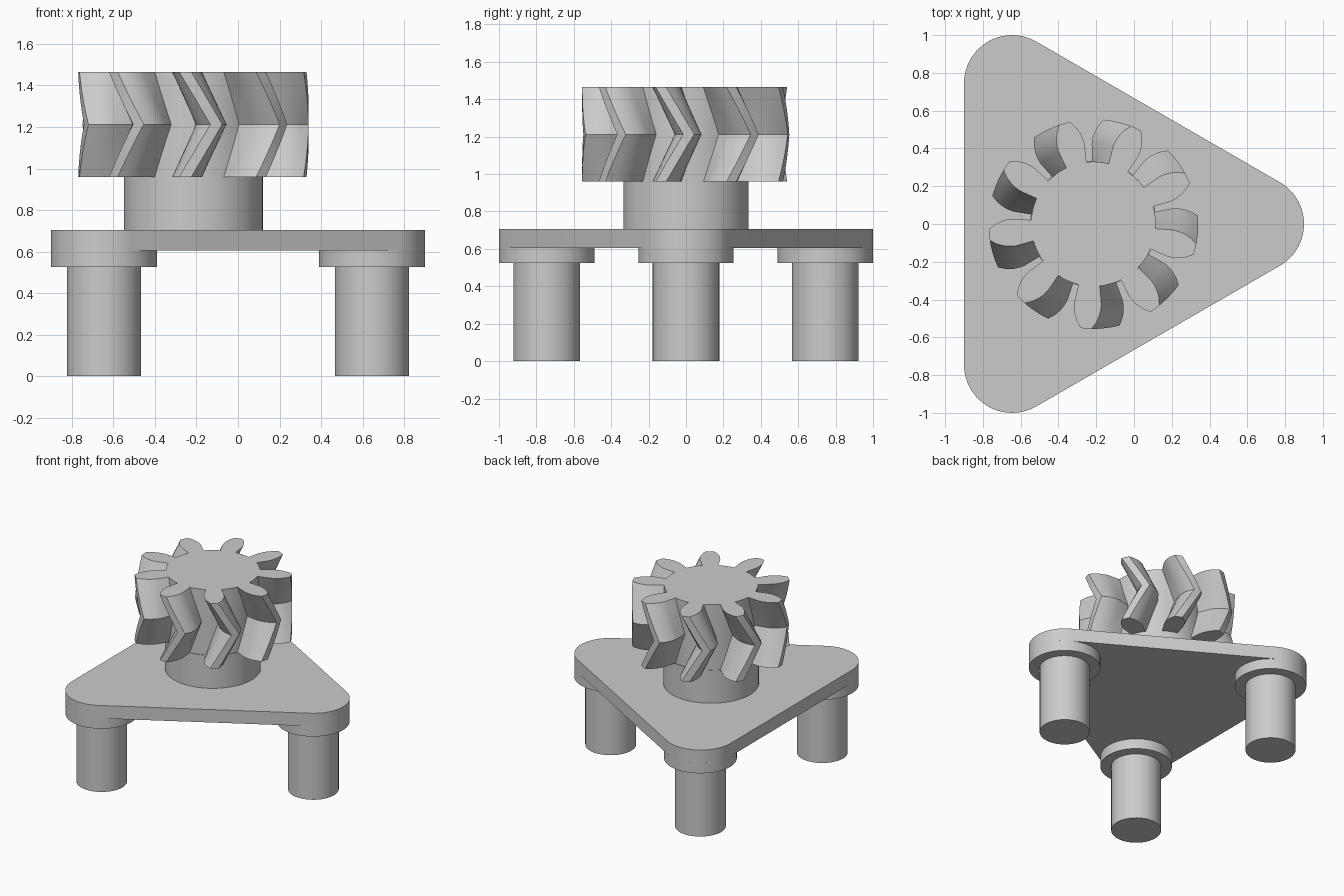
import bpy, bmesh
from math import sin, cos, pi, radians

if "Cube" in bpy.data.objects:
    bpy.data.objects.remove(bpy.data.objects["Cube"], do_unlink=True)

AXIS_X = -0.215                    # centre of the gear and of the triangle
CORNER_DIST, CORNER_R = 0.86, 0.255
SEGMENTS = 64

grey = bpy.data.materials.new("light grey")
grey.use_nodes = True
colour = (0.6, 0.6, 0.6, 1)
grey.diffuse_color = colour
grey.node_tree.nodes["Principled BSDF"].inputs["Base Color"].default_value = colour


def loft(name, rings, centre=(AXIS_X, 0)):
    """Join equal-length rings of (x, y) points, given as (z, points), and cap both ends."""
    bm = bmesh.new()
    loops = [[bm.verts.new((x, y, z)) for x, y in pts] for z, pts in rings]
    n = len(loops[0])
    for low, high in zip(loops, loops[1:]):
        for i in range(n):
            j = (i + 1) % n
            bm.faces.new((low[i], low[j], high[j], high[i]))
    bm.faces.new(loops[0][::-1])
    bm.faces.new(loops[-1])
    mesh = bpy.data.meshes.new(name)
    bm.to_mesh(mesh)
    bm.free()
    mesh.materials.append(grey)
    obj = bpy.data.objects.new(name, mesh)
    obj.location = (*centre, 0)
    bpy.context.collection.objects.link(obj)
    bpy.ops.object.select_all(action="DESELECT")
    obj.select_set(True)
    bpy.context.view_layer.objects.active = obj
    bpy.ops.object.shade_smooth_by_angle(angle=radians(25))
    return obj


def polar(r, degrees):
    return r * cos(radians(degrees)), r * sin(radians(degrees))


def cylinder(name, r, z0, z1, centre=(AXIS_X, 0)):
    circle = [polar(r, 360 * i / SEGMENTS) for i in range(SEGMENTS)]
    return loft(name, [(z0, circle), (z1, circle)], centre)


# Triangular plate with rounded corners
outline = []
for corner in (0, 120, 240):
    cx, cy = polar(CORNER_DIST, corner)
    for step in range(21):
        x, y = polar(CORNER_R, corner - 60 + step * 6)
        outline.append((cx + x, cy + y))
loft("plate", [(0.605, outline), (0.705, outline)])

# Boss and leg under each corner
for corner, side in ((0, "left"), (120, "back_right"), (240, "front_right")):
    x, y = polar(CORNER_DIST, corner)
    cylinder(side + "_boss", CORNER_R, 0.525, 0.605, (AXIS_X + x, y))
    cylinder(side + "_leg", 0.178, 0, 0.525, (AXIS_X + x, y))

# Hub below the gear
cylinder("hub", 0.335, 0.705, 0.96)

# Herringbone gear: tooth flank as (radius, half angle), mirrored about the tooth centre
TEETH, MID_ANGLE, TWIST = 9, 1.5, 15.5
flank = [(0.33, 9.7), (0.425, 9.7), (0.455, 9.0), (0.485, 7.8), (0.52, 5.8), (0.555, 3.0)]


def gear_outline(turn):
    pts = []
    for t in range(TEETH):
        mid = turn + t * 360 / TEETH
        pts += [polar(r, mid - a) for r, a in flank]
        pts.append(polar(0.555, mid))
        pts += [polar(r, mid + a) for r, a in reversed(flank)]
        pts += [polar(0.33, mid + a) for a in (15, 20, 25)]
    return pts


HALF_STEPS = 5
rings = []
for k in range(-HALF_STEPS, HALF_STEPS + 1):
    f = k / HALF_STEPS
    rings.append((1.2125 + 0.2525 * f, gear_outline(MID_ANGLE - TWIST * abs(f))))
loft("herringbone_gear", rings)
